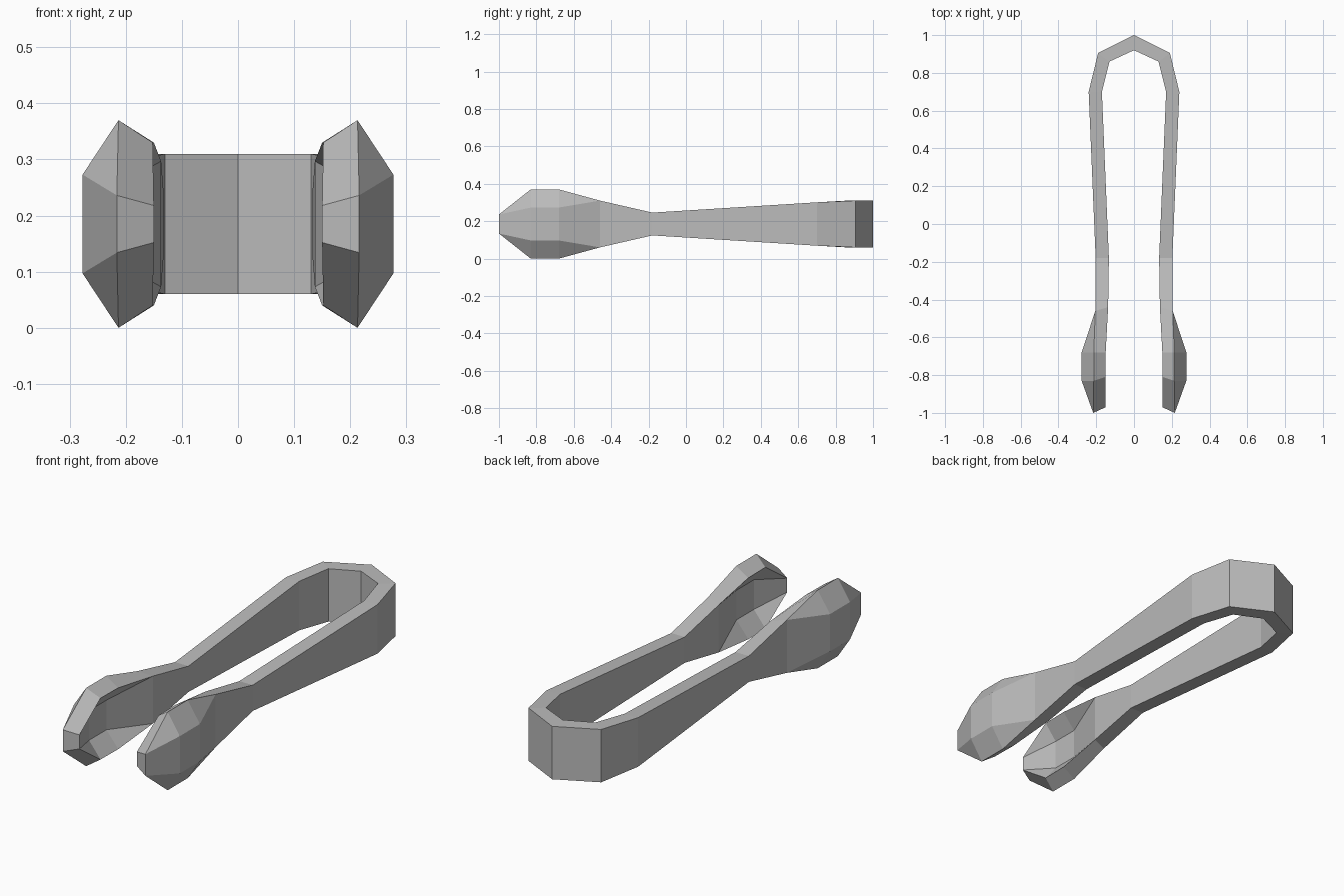
import bpy
import bmesh

cube = bpy.data.objects.get("Cube")
if cube:
    bpy.data.objects.remove(cube, do_unlink=True)

metal = bpy.data.materials.new("grey metal")
metal.use_nodes = True
colour = (0.5, 0.5, 0.5, 1)
metal.diffuse_color = colour
metal.node_tree.nodes["Principled BSDF"].inputs["Base Color"].default_value = colour

MID_Z = 0.185


def strip(x, y, half):
    """Flat strip edge: the inner two points coincide with the corners."""
    return (x, y, half, x, half)


# Each station: outer edge and inner edge as (rim x, y, rim half height, belly x, belly half height)
stations = [
    # Bend
    (strip(0, 1.0, 0.125), strip(0, 0.92, 0.125)),
    (strip(0.19, 0.905, 0.125), strip(0.13, 0.86, 0.125)),
    # Tapering arm
    (strip(0.24, 0.70, 0.116), strip(0.17, 0.70, 0.116)),
    (strip(0.203, -0.18, 0.061), strip(0.133, -0.18, 0.061)),
    (strip(0.205, -0.46, 0.125), strip(0.137, -0.44, 0.112)),
    # Hollow cupped tip
    ((0.213, -0.68, 0.185, 0.277, 0.088), (0.150, -0.68, 0.145, 0.212, 0.070)),
    ((0.213, -0.83, 0.185, 0.277, 0.088), (0.152, -0.81, 0.145, 0.212, 0.070)),
    (strip(0.216, -1.0, 0.051), strip(0.150, -0.97, 0.033)),
]


def edge_points(edge):
    x, y, half, belly, belly_half = edge
    return [(x, y, half), (belly, y, belly_half), (belly, y, -belly_half), (x, y, -half)]


# One arm: skin the stations, then weld the coinciding points
bm = bmesh.new()
rings = []
for outer, inner in stations:
    points = edge_points(outer) + edge_points(inner)[::-1]
    rings.append([bm.verts.new((x, y, z + MID_Z)) for x, y, z in points])
for a, b in zip(rings, rings[1:]):
    for i in range(len(a)):
        j = (i + 1) % len(a)
        bm.faces.new((a[i], a[j], b[j], b[i]))
bm.faces.new(rings[-1])
bmesh.ops.remove_doubles(bm, verts=bm.verts, dist=0.0005)

# Mirror to the other arm, welding at the bend
bmesh.ops.mirror(bm, geom=bm.verts[:] + bm.edges[:] + bm.faces[:],
                 axis="X", merge_dist=0.0005)
bmesh.ops.recalc_face_normals(bm, faces=bm.faces)

mesh = bpy.data.meshes.new("tongs")
bm.to_mesh(mesh)
bm.free()
mesh.materials.append(metal)
tongs = bpy.data.objects.new("tongs", mesh)
bpy.context.collection.objects.link(tongs)
